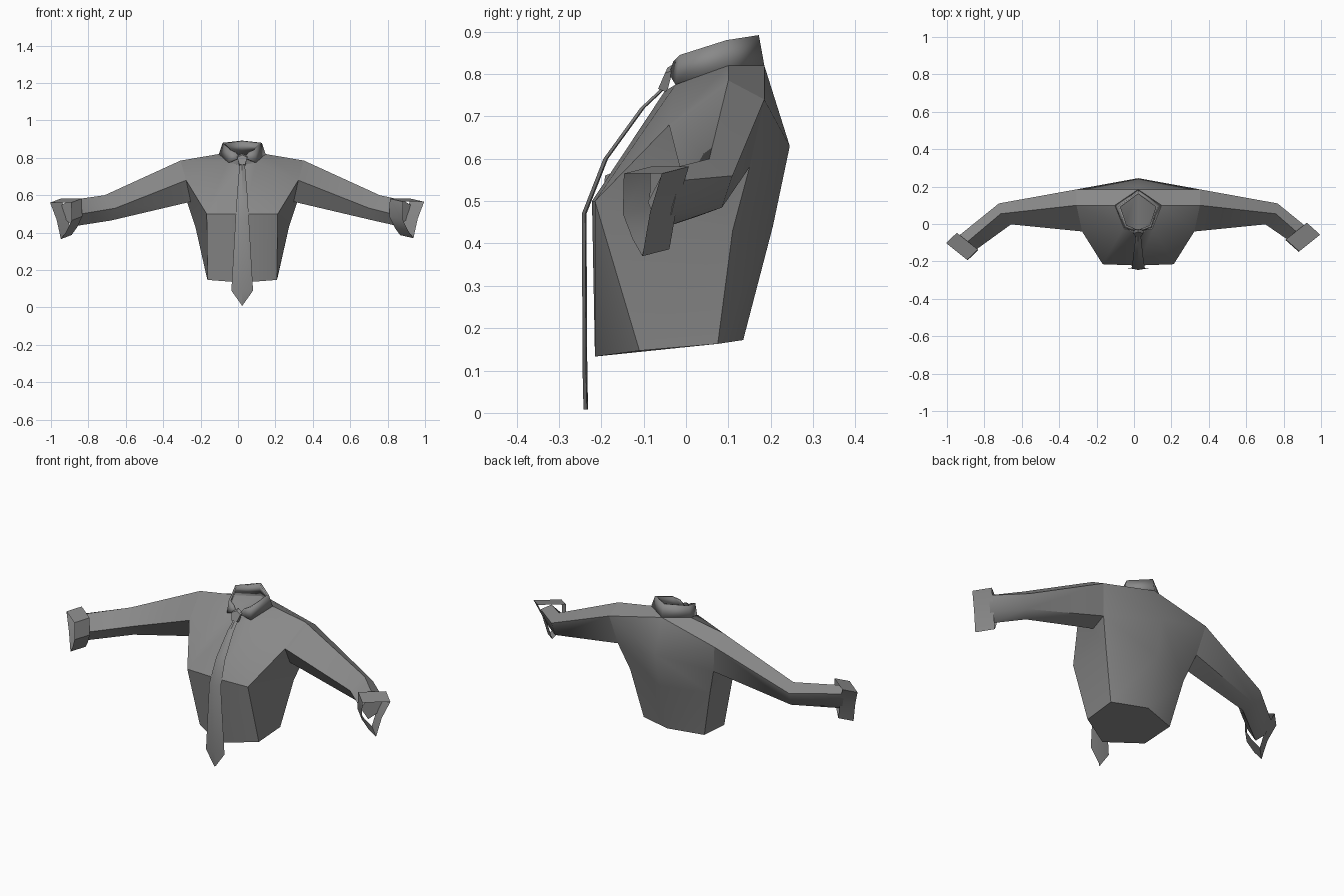
import bpy, bmesh, math
from mathutils import Vector

if "Cube" in bpy.data.objects:
    bpy.data.objects.remove(bpy.data.objects["Cube"])

CX = 0.0225  # symmetry plane of the shirt
grey = bpy.data.materials.new("grey cloth")
grey.diffuse_color = (0.25, 0.25, 0.25, 1)
grey.use_nodes = True
grey.node_tree.nodes["Principled BSDF"].inputs["Base Color"].default_value = grey.diffuse_color


def make(name, verts, faces, angle=40, thick=0, offset=-1):
    me = bpy.data.meshes.new(name)
    me.from_pydata([tuple(v) for v in verts], [], faces)
    me.materials.append(grey)
    bm = bmesh.new()
    bm.from_mesh(me)
    bmesh.ops.remove_doubles(bm, verts=bm.verts, dist=0.0005)
    bmesh.ops.recalc_face_normals(bm, faces=bm.faces)
    bm.to_mesh(me)
    bm.free()
    ob = bpy.data.objects.new(name, me)
    bpy.context.collection.objects.link(ob)
    bpy.ops.object.select_all(action='DESELECT')
    ob.select_set(True)
    bpy.context.view_layer.objects.active = ob
    bpy.ops.object.shade_smooth_by_angle(angle=math.radians(angle))
    if thick:
        mod = ob.modifiers.new("thickness", 'SOLIDIFY')
        mod.thickness, mod.offset = thick, offset
    return ob


def loft(name, rings, caps=(False, False), closed=True, **kw):
    n = len(rings[0])
    verts = [v for r in rings for v in r]
    faces = [(k * n + i, k * n + (i + 1) % n, (k + 1) * n + (i + 1) % n, (k + 1) * n + i)
             for k in range(len(rings) - 1) for i in range(n if closed else n - 1)]
    if caps[0]:
        faces.append(tuple(range(n))[::-1])
    if caps[1]:
        faces.append(tuple(range(len(verts) - n, len(verts))))
    return make(name, verts, faces, **kw)


# Torso: half of the body, mirrored
P = {
    'b0': (0, -.215, .133), 'b1': (.185, -.11, .147), 'b2': (.19, .075, .163), 'b3': (0, .135, .172),
    'm0': (0, -.222, .50), 'm1': (.19, -.215, .50), 'm2': (.25, .11, .43), 'm3': (0, .205, .44),
    'front': (.30, -.04, .68), 'pit': (.275, .04, .565), 'pit_back': (.30, .15, .58),
    'back': (.33, .185, .74), 'top': (.33, .10, .785), 'u3': (0, .245, .63),
    'n0': (0, -.05, .76), 'n1': (.08, -.025, .775), 'n2': (.125, .10, .82), 'n3': (0, .185, .82),
}
PATCHES = ["b0 b1 m1 m0", "b1 b2 m2 m1", "b2 b3 m3 m2", "b3 b2 b1 b0",
           "m0 m1 n1 n0", "m1 front n1", "front top n2 n1", "top back n3 n2", "back u3 n3",
           "back pit_back u3", "pit_back m2 m3 u3", "m1 m2 pit", "m1 pit front",
           "m2 pit_back pit", "n0 n1 n2 n3"]
keys = list(P)
verts, faces = [], []
for s in (1, -1):
    base = len(verts)
    verts += [(CX + s * P[k][0], P[k][1], P[k][2]) for k in keys]
    faces += [tuple(base + keys.index(k) for k in p.split())[::s] for p in PATCHES]
make("shirt_body", verts, faces)

# Sleeves and cuffs: shoulder, elbow and wrist rings
SHOULDER = [P[k] for k in ('top', 'back', 'pit_back', 'pit', 'front')]
ELBOW = [(.735, .055, .60), (.745, .11, .56), (.74, .085, .485), (.70, .03, .465), (.68, -.002, .53)]
WRIST = [(0, .575), (.75, .55), (.35, .47), (-.3, .435), (-.85, .50)]
CUFF = [(1, .58), (-.95, .58), (-1, .485), (-.5, .425), (0, .385), (.4, .49)]
across = Vector((.0575, .046, 0))
for s, label, centre, step in ((1, "right", (.873, -.045, 0), (.065, -.058, -.015)),
                               (-1, "left", (.895, -.098, 0), (.052, -.05, -.02))):
    centre, step = Vector(centre), Vector(step)

    def section(profile, t, scale=1):
        pts = [centre + step * t + across * u * scale + Vector((0, 0, z)) for u, z in profile]
        return [(p.x * s, p.y, p.z) for p in pts]

    arm = [[(CX + s * x, y, z) for x, y, z in ring] for ring in (SHOULDER, ELBOW)]
    loft(label + "_sleeve", arm + [section(WRIST, .1)], caps=(False, True), angle=50)
    loft(label + "_cuff", [section(CUFF, -.1), section(CUFF, 1)], angle=35)

# Collar: open band around the neck
half_low = [(.012, -.04, .80), (.075, -.025, .775), (.125, .10, .82), (0, .185, .82)]
half_top = [(.035, -.03, .83), (.07, -.015, .845), (.105, .095, .88), (0, .172, .892)]


def wrap(half):
    return ([(CX + x, y, z) for x, y, z in half]
            + [(CX - x, y, z) for x, y, z in half[-2::-1]])


loft("collar", [wrap(half_low), wrap(half_top)], closed=False, thick=.012, angle=35)

# Tie: blade following the chest, ending in a point
BLADE = [(.014, -.052, .765), (.018, -.10, .72), (.028, -.187, .60), (.036, -.238, .47),
         (.058, -.236, .09), (.0, -.234, .008)]
rings = [[(CX - w, y, z), (CX, y - .008, z), (CX + w, y, z), (CX, y + .003, z)] for w, y, z in BLADE]
loft("tie_blade", rings, caps=(True, False), angle=30)

# Tie knot: five-sided wedge
KNOT = [(0, 1), (.027, .75), (.016, 0), (-.016, 0), (-.027, .75)]
loft("tie_knot", [[(CX + x, -.066 + .022 * v, .765 + .05 * v) for x, v in KNOT],
                  [(CX + x, -.045 + .018 * v, .757 + .068 * v) for x, v in KNOT]],
     caps=(True, True), angle=30)
